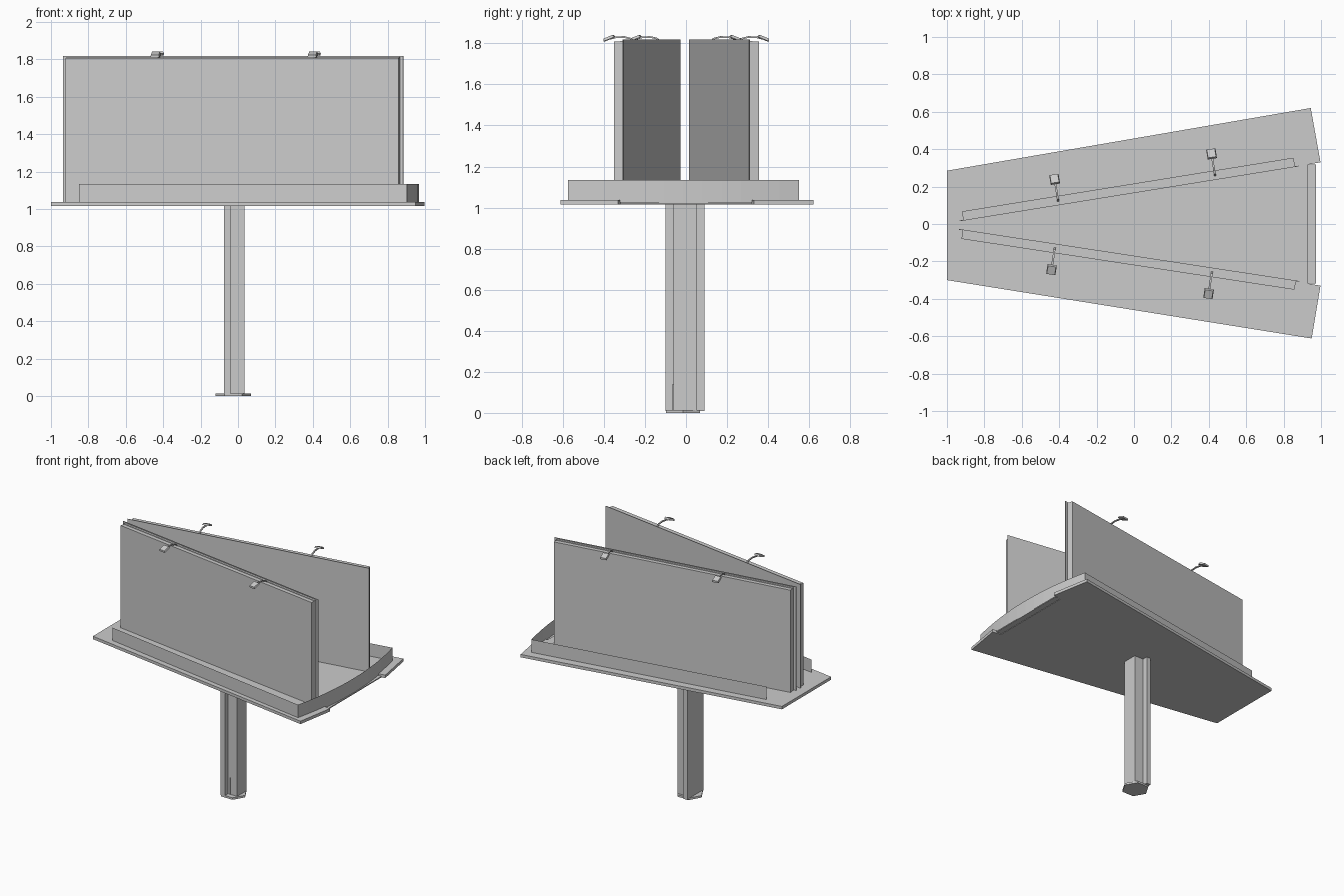
import bpy, bmesh, math
from mathutils import Vector, Matrix

if "Cube" in bpy.data.objects:
    bpy.data.objects.remove(bpy.data.objects["Cube"])


def finish(name, bm, recalc=True):
    if recalc:
        bmesh.ops.recalc_face_normals(bm, faces=bm.faces)
    me = bpy.data.meshes.new(name)
    bm.to_mesh(me)
    bm.free()
    ob = bpy.data.objects.new(name, me)
    bpy.context.collection.objects.link(ob)
    return ob


def prism(name, outline, z0, z1):
    """Solid made by raising a flat outline from z0 to z1."""
    bm = bmesh.new()
    face = bm.faces.new([bm.verts.new((x, y, z0)) for x, y in outline])
    up = bmesh.ops.extrude_face_region(bm, geom=[face])
    verts = [g for g in up["geom"] if isinstance(g, bmesh.types.BMVert)]
    bmesh.ops.translate(bm, verts=verts, vec=(0, 0, z1 - z0))
    if not face.is_valid or len(bm.faces) < len(outline) + 2:
        bm.faces.new([v for v in bm.verts if v not in verts])
    return finish(name, bm)


def sheet(name, path, z0, z1):
    """Thin upright sheet following a path."""
    bm = bmesh.new()
    cols = [(bm.verts.new((x, y, z0)), bm.verts.new((x, y, z1))) for x, y in path]
    for (a, b), (c, d) in zip(cols, cols[1:]):
        bm.faces.new((a, c, d, b))
    return finish(name, bm, False)


def box(name, x0, x1, y0, y1, z0, z1):
    return prism(name, [(x0, y0), (x1, y0), (x1, y1), (x0, y1)], z0, z1)


# Post: square column with a wider rear flange, hexagonal foot and a small fin
prism("post", [(-0.075, -0.10), (-0.04, -0.10), (-0.04, -0.06), (0.035, -0.06),
               (0.035, 0.05), (-0.04, 0.05), (-0.04, 0.09), (-0.075, 0.09)], 0.01, 1.02)
prism("foot_plate", [(-0.025 + 0.095 * math.cos(i * math.pi / 3),
                      -0.015 + 0.095 * math.sin(i * math.pi / 3)) for i in range(6)], 0, 0.015)
box("foot_fin", -0.023, -0.019, -0.066, -0.055, 0.015, 0.14)

# Deck with a shallow notch in its wide end, and the lip that fills the notch
prism("deck", [(-1, 0.285), (-1, -0.30), (0.95, -0.612), (0.997, -0.33), (0.93, -0.318),
               (0.93, 0.318), (0.997, 0.33), (0.945, 0.62)], 1.015, 1.037)
box("deck_lip", 0.925, 0.973, -0.318, 0.318, 1.018, 1.026)

# Low parapet: two straight sides joined by a bowed end
bow = []
for i in range(13):
    t = i / 12
    bow.append((0.903 + 0.066 * (1 - (2 * t - 1) ** 2), -0.575 + 1.125 * t))
sheet("parapet", [(-0.85, -0.28)] + bow + [(-0.85, 0.255)], 1.026, 1.134)


def sign(label, inner_a, inner_b, side, lamp_xs):
    """One sign face; inner_a to inner_b is its inner line, side is +1 back / -1 front."""
    a, b = Vector(inner_a), Vector(inner_b)
    d = (b - a).normalized()
    n = Vector((-d.y, d.x)) * side
    # Display board
    prism(label + "_board", [a + n * 0.02, b + n * 0.02, b + n * 0.05, a + n * 0.05], 1.037, 1.808)
    # Slightly narrower core, then the wider and taller backing sheet
    prism(label + "_core", [a + n * 0.004, b + n * 0.004, b + n * 0.02, a + n * 0.02], 1.037, 1.812)
    p, q = a - d * 0.02, b + d * 0.018
    prism(label + "_backing", [p, q, q + n * 0.004, p + n * 0.004], 1.037, 1.819)
    # Lamps on arched arms
    for i, x in enumerate(lamp_xs):
        base = a + d * ((x - a.x) / d.x) + n * 0.02

        def place(u, v, z):
            w = base + n * u + d * v
            return Vector((w.x, w.y, z))
        bm = bmesh.new()
        rings = []
        for u, z in ((0, 1.808), (0.012, 1.822), (0.05, 1.831), (0.09, 1.829), (0.115, 1.823)):
            rings.append([bm.verts.new(place(u, v, z + h)) for v, h in
                          ((-0.005, -0.004), (0.005, -0.004), (0.005, 0.004), (-0.005, 0.004))])
        for r, s in zip(rings, rings[1:]):
            for k in range(4):
                bm.faces.new((r[k], r[(k + 1) % 4], s[(k + 1) % 4], s[k]))
        bm.faces.new(rings[0])
        bm.faces.new(rings[-1])
        finish(f"{label}_lamp_arm_{i + 1}", bm)
        # Tilted lamp head, tapering toward the top
        bm = bmesh.new()
        bmesh.ops.create_cube(bm, size=1)
        tilt = math.radians(-22)
        for v in bm.verts:
            s = 0.85 if v.co.z > 0 else 1.0
            u, w, h = v.co.x * 0.056 * s, v.co.y * 0.05 * s, v.co.z * 0.013
            v.co = place(0.122 + u * math.cos(tilt) - h * math.sin(tilt), w,
                         1.826 + u * math.sin(tilt) + h * math.cos(tilt))
        finish(f"{label}_lamp_head_{i + 1}", bm)


# Two sign faces spread in a V
sign("front_sign", (-0.915, -0.03), (0.866, -0.302), -1, (-0.42, 0.42))
sign("back_sign", (-0.912, 0.018), (0.861, 0.305), 1, (-0.402, 0.437))
